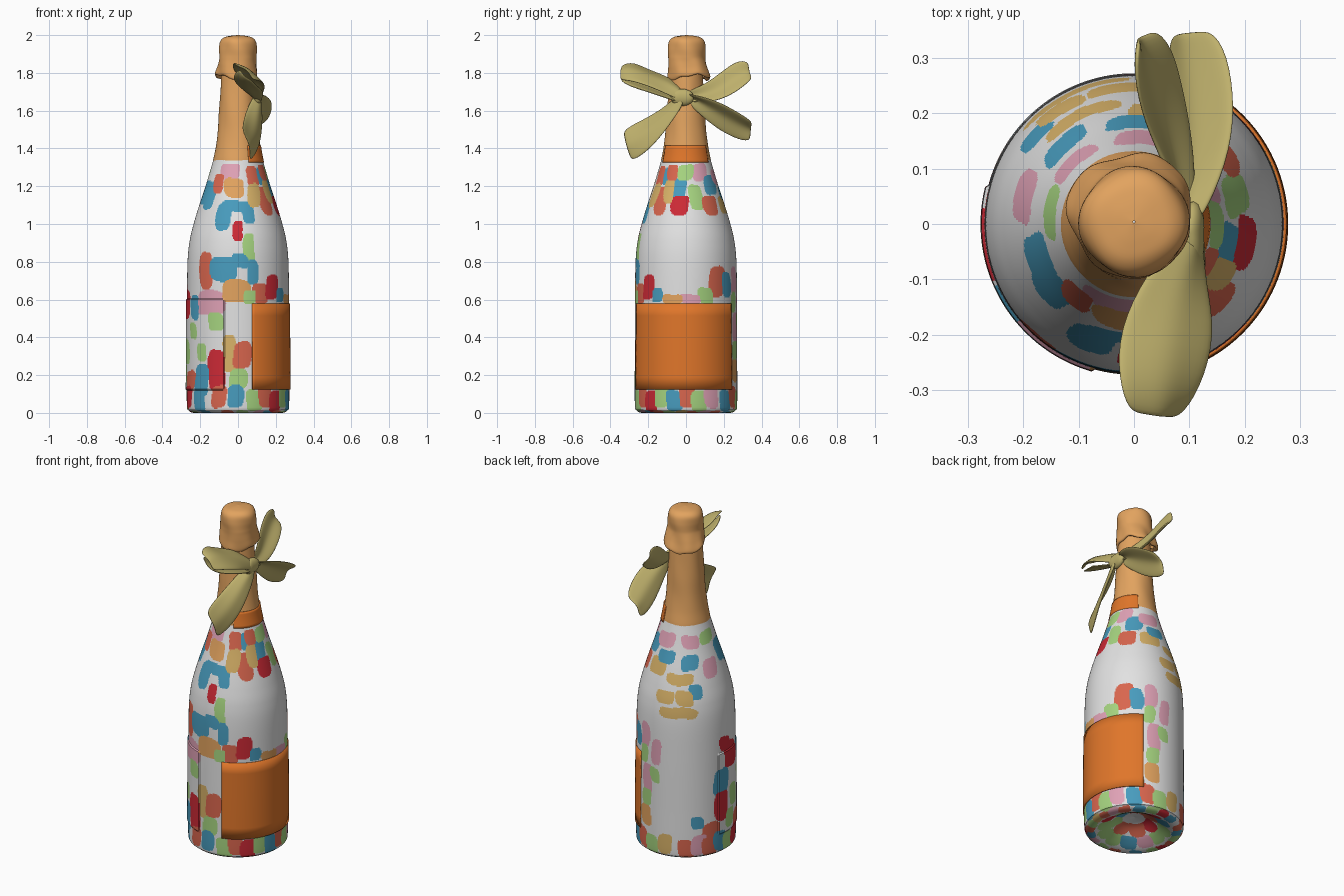
import bpy, math, random
from mathutils import Vector

if "Cube" in bpy.data.objects:
    bpy.data.objects.remove(bpy.data.objects["Cube"])

random.seed(4)

def lin(c):
    c /= 255
    return c / 12.92 if c < 0.04045 else ((c + 0.055) / 1.055) ** 2.4

COLOURS = {  # one letter per flat colour (sRGB)
    'W': ("white", 226, 226, 226), 'F': ("foil_tan", 226, 163, 95), 'O': ("orange", 224, 118, 42),
    'K': ("ribbon_khaki", 190, 176, 108), 'B': ("blue", 72, 156, 190), 'R': ("red", 205, 42, 54),
    'C': ("coral", 217, 102, 78), 'G': ("green", 166, 212, 128), 'P': ("pink", 224, 162, 182),
    'A': ("amber", 216, 178, 104)}
KEYS = list(COLOURS)
MATS = {}
for k, (name, *rgb) in COLOURS.items():
    MATS[k] = bpy.data.materials.new(name)
    MATS[k].diffuse_color = (*[lin(c) for c in rgb], 1)

def make(name, verts, faces, keys, face_mats=None, angle=35):
    me = bpy.data.meshes.new(name)
    me.from_pydata(verts, [], faces)
    for k in keys:
        me.materials.append(MATS[k])
    if face_mats:
        me.polygons.foreach_set("material_index", face_mats)
    ob = bpy.data.objects.new(name, me)
    bpy.context.collection.objects.link(ob)
    bpy.ops.object.select_all(action='DESELECT')
    ob.select_set(True)
    bpy.context.view_layer.objects.active = ob
    bpy.ops.object.shade_smooth_by_angle(angle=math.radians(angle))
    return ob

def resample(pts, n):
    """Smooth curve through (r, z) points, n evenly spaced samples."""
    p = [Vector(q) for q in pts]
    p = [2 * p[0] - p[1]] + p + [2 * p[-1] - p[-2]]
    dense = []
    for i in range(1, len(p) - 2):
        a, b, c, d = p[i - 1:i + 3]
        for k in range(30):
            t = k / 30
            dense.append(0.5 * (2 * b + (c - a) * t + (2 * a - 5 * b + 4 * c - d) * t * t
                                + (3 * b - a - 3 * c + d) * t ** 3))
    dense.append(p[-2])
    length = [0]
    for a, b in zip(dense, dense[1:]):
        length.append(length[-1] + (b - a).length)
    out, j = [], 0
    for i in range(n):
        s = length[-1] * i / (n - 1)
        while j < len(dense) - 2 and length[j + 1] < s:
            j += 1
        f = min(1, (s - length[j]) / max(1e-9, length[j + 1] - length[j]))
        out.append(dense[j].lerp(dense[j + 1], f))
    return out, length[-1] / (n - 1)

def lathe(name, rows, segs, keys, a0=0, a1=360, offset=None, mats=None, angle=35):
    """Revolve rows; angle 0 is the front (-y), 90 is the right (+x)."""
    full = a1 - a0 == 360
    cols = segs if full else segs + 1
    verts = []
    for r, z in rows:
        for j in range(cols):
            a = a0 + (a1 - a0) * j / segs
            dr, dx, dy, dz = offset(a, z, r) if offset else (0, 0, 0, 0)
            t = math.radians(a)
            verts.append(((r + dr) * math.sin(t) + dx, -(r + dr) * math.cos(t) + dy, z + dz))
    faces = [(i * cols + j, i * cols + (j + 1) % cols, (i + 1) * cols + (j + 1) % cols, (i + 1) * cols + j)
             for i in range(len(rows) - 1) for j in range(segs)]
    return make(name, verts, faces, keys, mats, angle)

# ---- bottle: profile starts at the hollow underside
SEGS = 360
rows, step = resample([(.002, .09), (.08, .075), (.15, .03), (.20, .005), (.235, 0), (.262, .014), (.271, .05),
                       (.271, .3), (.27, .6), (.267, .8), (.256, .91), (.235, 1.0), (.205, 1.1), (.172, 1.2),
                       (.142, 1.3), (.128, 1.35), (.115, 1.4)], 280)
base = min(range(len(rows)), key=lambda i: rows[i][1])
paint = [[0] * SEGS for _ in range(len(rows) - 1)]

def row_at(z):
    return min(range(base, len(rows) - 1), key=lambda i: abs(rows[i][1] - z))

def dab(key, a, row, w, h):
    """Paint a rounded-rectangle dab; w and h are half sizes."""
    n = int(h / step) + 2
    ph = random.uniform(0, 6)
    for i in range(max(0, row - n), min(len(paint), row + n + 1)):
        dv = (i - row) * step
        for j in range(SEGS):
            da = ((j + .5) * 360 / SEGS - a + 180) % 360 - 180
            du = math.radians(da) * max(rows[i][0], .01) + .004 * math.sin(dv * 35 + ph)
            if abs(du / w) ** 3.5 + abs((dv + .004 * math.sin(du * 40 + ph)) / h) ** 3.5 < 1:
                paint[i][j] = KEYS.index(key)

# colour, angle, height, half width, half height
FRONT = [
    ('P', -16, 1.275, .05, .04), ('F', -7, 1.19, .05, .05), ('B', -52, 1.15, .04, .07), ('C', -38, 1.21, .03, .05),
    ('B', 0, 1.09, .08, .03), ('B', -20, 1.04, .04, .07), ('B', 14, 1.05, .03, .05), ('C', 30, 1.25, .035, .05),
    ('B', 52, 1.25, .03, .045), ('C', 47, 1.12, .04, .07), ('A', 27, 1.15, .035, .06), ('R', 0, .96, .025, .05),
    ('G', 13, .87, .028, .08), ('C', -40, .75, .04, .09), ('B', -17, .76, .07, .06), ('B', 2, .8, .04, .035),
    ('P', -33, .58, .08, .06), ('F', -2, .64, .07, .055), ('B', 17, .74, .028, .06), ('C', 26, .63, .04, .05),
    ('G', 14, .61, .03, .035), ('R', 42, .66, .04, .06), ('B', 55, .62, .03, .035), ('G', -26, .48, .04, .045),
    ('A', -9, .31, .035, .09), ('R', -25, .22, .045, .1), ('C', 5, .3, .045, .065), ('G', 0, .175, .045, .05)]
LEFT = [
    ('B', -45, .17, .045, .08), ('G', -44, .32, .03, .045), ('C', -66, .17, .05, .05), ('B', -57, .56, .035, .06),
    ('G', -60, .43, .03, .04), ('R', -82, .57, .06, .07), ('B', -100, .43, .05, .07), ('R', -100, .29, .045, .08),
    ('G', -77, .32, .04, .06), ('C', -115, .15, .05, .05), ('B', -132, .21, .032, .035), ('B', -68, 1.16, .05, .06),
    ('G', -98, 1.26, .045, .035), ('P', -104, 1.1, .045, .05), ('B', -139, 1.14, .045, .04), ('G', -85, .2, .035, .05),
    ('P', -135, 1.25, .045, .035), ('A', -153, 1.05, .07, .03), ('B', -133, .98, .035, .04), ('R', -93, .65, .04, .04),
    ('A', -147, .95, .045, .04), ('A', -155, .87, .1, .03), ('A', -172, .95, .05, .035)]
RIGHT = [
    ('P', 120, 1.27, .04, .045), ('B', 76, 1.18, .04, .06), ('R', 81, 1.1, .045, .05), ('G', 106, 1.14, .035, .065),
    ('A', 60, 1.17, .028, .06), ('G', 90, 1.27, .04, .04), ('C', 62, 1.27, .03, .04), ('B', 140, 1.2, .045, .05),
    ('C', 130, 1.1, .045, .05), ('P', 172, 1.25, .055, .04), ('A', 165, 1.1, .055, .045), ('B', 180, 1.16, .05, .035),
    ('C', 128, .69, .05, .075), ('B', 143, .67, .035, .06), ('G', 113, .62, .04, .04), ('P', 95, .6, .05, .025),
    ('F', 75, .6, .05, .025), ('P', 160, .7, .035, .065), ('G', 158, .58, .03, .05), ('P', 164, .45, .035, .08),
    ('G', 163, .33, .035, .045), ('F', 162, .22, .04, .055), ('P', 178, .62, .03, .07), ('G', 176, .48, .03, .04)]
for key, a, z, w, h in FRONT + LEFT + RIGHT:
    dab(key, a, row_at(z), w * 1.1, h * 1.1)
# foot band all round: colour and angle, in order, slightly staggered
FOOT = [('B', -3), ('G', 18), ('C', 32), ('R', 47), ('G', 61), ('B', 76), ('C', 91), ('G', 105), ('P', 120),
        ('B', 140), ('C', 156), ('G', 172), ('A', -170), ('C', -145), ('P', -130), ('C', -117), ('B', -102),
        ('G', -88), ('R', -73), ('B', -50), ('C', -22)]
for k, (key, a) in enumerate(FOOT):
    dab(key, a, row_at(.068 + .012 * (-1) ** k), .043, .06)
    dab(FOOT[(k + 7) % len(FOOT)][0], a + 8, base + 1, .034, .028)
# larger dabs over the underside
for frac, count in ((.72, 12), (.4, 7)):
    for k in range(count):
        dab(random.choice('BRCGPCGR'), 360 * k / count, int(base * frac), .046, .042)

def side_panel(a, z, r):
    raised = 255 < a < 345 and .12 < z < .6 and r > .26
    return (.005 if raised else 0, 0, 0, 0)

lathe("bottle_body", rows, SEGS, KEYS, offset=side_panel, mats=[m for row in paint for m in row])

# ---- wrapped labels: curved plates on the right side
def plate(name, profile, a0, a1):
    ob = lathe(name, resample(profile, 8)[0], 48, 'O', a0, a1)
    mod = ob.modifiers.new("thickness", 'SOLIDIFY')
    mod.thickness, mod.offset = .008, -1

plate("main_label", [(.278, .125), (.277, .35), (.275, .58)], 16, 151)
plate("neck_label", [(.138, 1.325), (.129, 1.37), (.122, 1.415)], 25, 150)

# ---- neck foil and crumpled cap
def creases(a, z, r):
    t = math.radians(a)
    return (.0015 * math.sin(5 * t + 9 * z) * math.sin(14 * z), 0, 0, 0)

lathe("neck_foil", resample([(.126, 1.335), (.132, 1.335), (.118, 1.41), (.107, 1.5), (.101, 1.6), (.094, 1.7),
                             (.088, 1.8), (.085, 1.86)], 50)[0], 72, 'F', offset=creases)

def crumple(a, z, r):
    t = math.radians(a)
    skirt = max(0, min(1, (1.88 - z) / .1))
    dr = .0025 * math.sin(4 * t + 30 * z) + skirt * (.005 * math.sin(3 * t + 1) + .002 * math.sin(7 * t))
    dz = skirt * (.014 * math.sin(2 * t + 4) + .004 * math.sin(7 * t))
    return (dr * min(1, r / .05), -.006 * skirt, .004 + .014 * skirt, dz)

lathe("foil_cap", resample([(.088, 1.79), (.103, 1.775), (.112, 1.785), (.105, 1.83), (.098, 1.88), (.098, 1.93),
                            (.092, 1.968), (.072, 1.988), (.04, 1.996), (.002, 2.0)], 48)[0],
      90, 'F', offset=crumple, angle=60)

# ---- ribbon bow on the right side of the neck
def ribbon(name, edges, crease):
    """Strip between pairs of edge points, folded along its middle."""
    verts, n = [], 5
    for i, (l, r) in enumerate(edges):
        l, r = Vector(l), Vector(r)
        p, q = edges[max(0, i - 1)], edges[min(len(edges) - 1, i + 1)]
        along = Vector(q[0]) + Vector(q[1]) - Vector(p[0]) - Vector(p[1])
        normal = along.cross(r - l).normalized()
        for k in range(n):
            t = k / (n - 1)
            verts.append(l.lerp(r, t) + normal * crease * (1 - abs(2 * t - 1)))
    faces = [(i * n + k, i * n + k + 1, (i + 1) * n + k + 1, (i + 1) * n + k)
             for i in range(len(edges) - 1) for k in range(n - 1)]
    ob = make(name, verts, faces, 'K', angle=60)
    mod = ob.modifiers.new("thickness", 'SOLIDIFY')
    mod.thickness, mod.offset = .012, 0
    mod = ob.modifiers.new("smooth", 'SUBSURF')
    mod.levels = mod.render_levels = 2

ribbon("bow_loop_front", [((.08, -.02, 1.71), (.12, -.02, 1.65)), ((.02, -.09, 1.78), (.13, -.11, 1.69)),
                          ((-.03, -.19, 1.81), (.15, -.20, 1.73)), ((-.03, -.28, 1.86), (.12, -.30, 1.76)),
                          ((-.01, -.34, 1.84), (.08, -.35, 1.76))], .02)
ribbon("bow_loop_front_underside", [((.09, -.02, 1.68), (.12, -.02, 1.64)), ((.03, -.10, 1.71), (.13, -.11, 1.67)),
                                    ((-.03, -.20, 1.76), (.14, -.20, 1.70)), ((-.02, -.30, 1.80), (.10, -.30, 1.73)),
                                    ((.01, -.34, 1.82), (.07, -.345, 1.76))], -.01)
ribbon("bow_loop_back", [((.10, 0, 1.70), (.11, 0, 1.65)), ((.06, .10, 1.74), (.11, .13, 1.64)),
                         ((.02, .18, 1.80), (.09, .24, 1.68)), ((.00, .27, 1.87), (.07, .32, 1.74)),
                         ((.01, .33, 1.86), (.04, .35, 1.77))], .02)
ribbon("bow_tail_front", [((.09, -.03, 1.69), (.12, -.01, 1.64)), ((.05, -.11, 1.62), (.13, -.06, 1.56)),
                          ((.03, -.21, 1.56), (.12, -.17, 1.41)), ((.02, -.34, 1.50), (.06, -.29, 1.32))], .02)
ribbon("bow_tail_back", [((.12, 0, 1.69), (.09, 0, 1.65)), ((.17, .11, 1.67), (.09, .07, 1.58)),
                         ((.185, .21, 1.63), (.07, .18, 1.49)), ((.17, .31, 1.57), (.06, .29, 1.44)),
                         ((.14, .35, 1.54), (.07, .34, 1.44))], .025)

def knot_folds(a, z, r):
    return (r * (.12 * math.sin(3 * math.radians(a)) - .1), 0, 0, 0)

knot = lathe("bow_knot", [(.002 + .05 * math.sin(math.pi * i / 12), -.05 * math.cos(math.pi * i / 12))
                          for i in range(13)], 24, 'K', offset=knot_folds, angle=60)
knot.location = (.098, -.02, 1.67)
knot.scale = (.7, 1.25, .9)

for m in bpy.data.materials:
    if m.users and not m.is_grease_pencil:
        m.use_nodes = True
        m.node_tree.nodes["Principled BSDF"].inputs["Base Color"].default_value = m.diffuse_color
